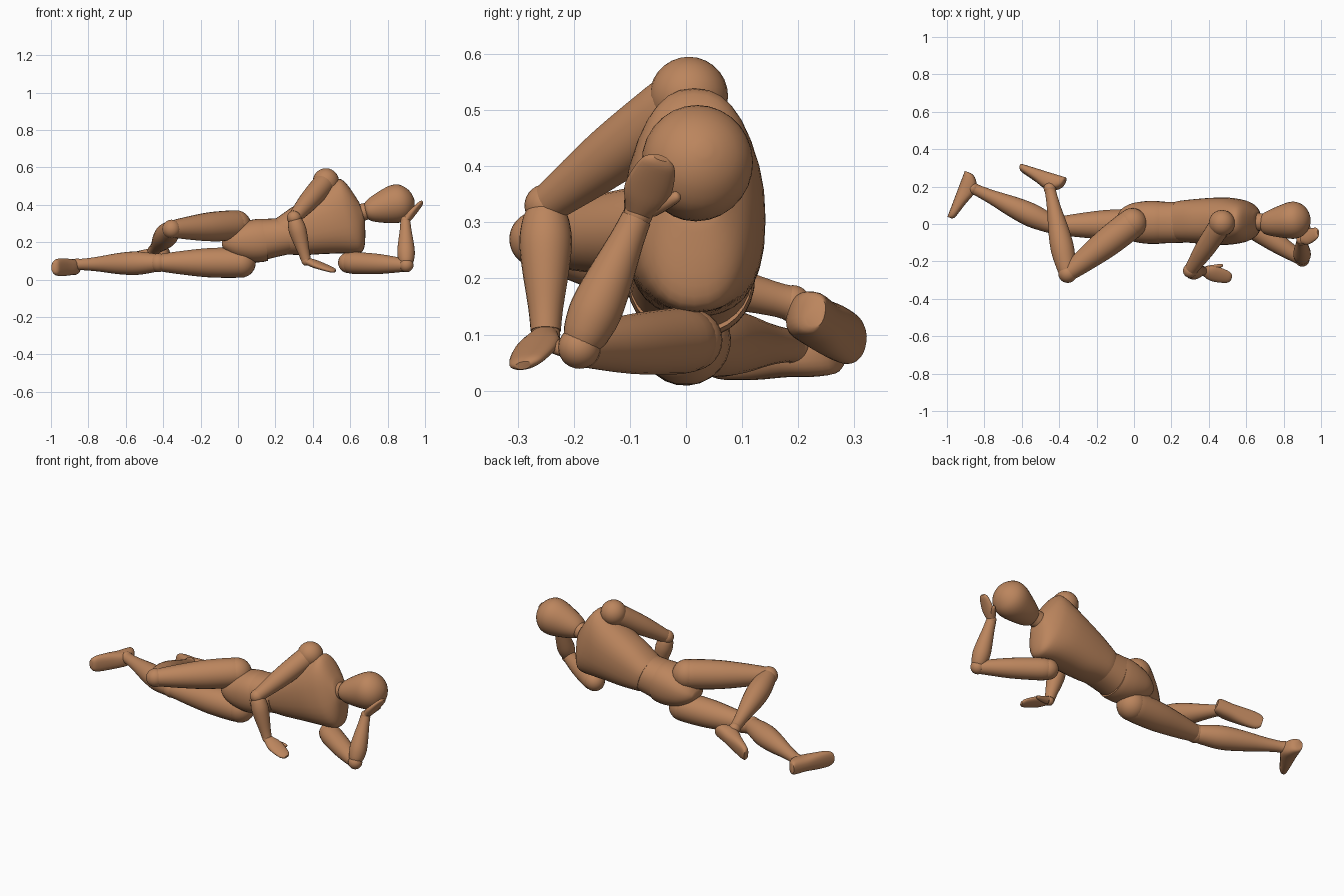
import bpy, bmesh, math
from mathutils import Vector as V

if "Cube" in bpy.data.objects:
    bpy.data.objects.remove(bpy.data.objects["Cube"])

wood = bpy.data.materials.new("warm_wood")
wood.diffuse_color = (0.50, 0.235, 0.11, 1)
wood.use_nodes = True
wood.node_tree.nodes["Principled BSDF"].inputs["Base Color"].default_value = wood.diffuse_color


def finish(name, bm):
    bmesh.ops.recalc_face_normals(bm, faces=bm.faces[:])
    me = bpy.data.meshes.new(name)
    bm.to_mesh(me)
    bm.free()
    me.materials.append(wood)
    ob = bpy.data.objects.new(name, me)
    bpy.context.collection.objects.link(ob)
    return ob


def ball(name, c, r):
    bm = bmesh.new()
    bmesh.ops.create_uvsphere(bm, u_segments=24, v_segments=14, radius=r)
    bmesh.ops.translate(bm, verts=bm.verts[:], vec=c)
    return finish(name, bm)


def catmull(p, q, r, s, f):
    return tuple(0.5 * (2 * b + (c - a) * f + (2 * a - 5 * b + 4 * c - d) * f * f
                        + (3 * b - a - 3 * c + d) * f ** 3) for a, b, c, d in zip(p, q, r, s))


def loft(name, a, b, wdir, rings, n=24, e=1.0, steps=3):
    """Rings (t, half width, half height, height offset) along the line a-b."""
    a, b = V(a), V(b)
    d = (b - a).normalized()
    w = V(wdir)
    w = (w - d * w.dot(d)).normalized()
    h = d.cross(w)
    rings = [tuple(r) + (0,) * (4 - len(r)) for r in rings]
    fine = []
    for i in range(len(rings) - 1):
        p, s = rings[max(i - 1, 0)], rings[min(i + 2, len(rings) - 1)]
        fine += [catmull(p, rings[i], rings[i + 1], s, k / steps) for k in range(steps)]
    fine.append(rings[-1])
    bm = bmesh.new()
    loops = []
    for t, rw, rh, off in fine:
        loop = []
        for k in range(n):
            c, s = math.cos(k * math.tau / n), math.sin(k * math.tau / n)
            c, s = math.copysign(abs(c) ** e, c), math.copysign(abs(s) ** e, s)
            loop.append(bm.verts.new(a + (b - a) * t + w * rw * c + h * (rh * s + off)))
        loops.append(loop)
    for l0, l1 in zip(loops, loops[1:]):
        for k in range(n):
            bm.faces.new((l0[k], l0[k - 1], l1[k - 1], l1[k]))
    bm.faces.new(loops[0])
    bm.faces.new(loops[-1])
    return finish(name, bm)


def limb(name, a, b, profile):
    return loft(name, a, b, (0.1, 0.2, 1), [(t, r, r) for t, r in profile])


THIGH = [(-.1, .05), (-.03, .074), (.08, .081), (.4, .078), (.7, .064), (.9, .052), (.97, .047)]
SHIN = [(.02, .046), (.08, .052), (.28, .063), (.5, .056), (.75, .039), (.92, .031), (.98, .031)]
UPPER_ARM = [(-.05, .045), (.05, .058), (.25, .058), (.55, .053), (.85, .041), (.96, .036)]
FOREARM = [(.04, .035), (.12, .042), (.28, .047), (.5, .042), (.8, .031), (.97, .027)]
FOOT = [(0, .026, .018), (.04, .038, .03), (.18, .043, .043), (.36, .043, .045),
        (.6, .047, .034), (.85, .046, .024), (.96, .038, .019), (1, .026, .013)]
HAND = [(-.06, .022, .018), (.1, .028, .02), (.3, .04, .02), (.5, .042, .018),
        (.75, .037, .015), (.92, .029, .012), (1, .015, .007)]
THUMB = [(0, .016, .016), (.5, .014, .013), (.9, .01, .009), (1, .004, .004)]


def leg(side, hip, knee, ankle, heel, toe, wdir):
    ball(side + "_hip", hip, .08)
    limb(side + "_thigh", hip, knee, THIGH)
    ball(side + "_knee", knee, .05)
    limb(side + "_shin", knee, ankle, SHIN)
    ball(side + "_ankle", ankle, .033)
    # flat sole on the positive height side
    loft(side + "_foot", heel, toe, wdir, [(t, w, h, .024 - h) for t, w, h in FOOT], e=.8)


def arm(side, shoulder, elbow, wrist, tip, wdir, thumb_a, thumb_b, r):
    ball(side + "_shoulder", shoulder, r)
    limb(side + "_upper_arm", shoulder, elbow, UPPER_ARM)
    ball(side + "_elbow", elbow, .038)
    limb(side + "_forearm", elbow, wrist, FOREARM)
    ball(side + "_wrist", wrist, .026)
    loft(side + "_hand", wrist, tip, wdir, HAND)
    loft(side + "_thumb", thumb_a, thumb_b, (0, .1, 1), THUMB, n=12)


leg("upper", (-.01, .005, .29), (-.355, -.265, .27), (-.45, .19, .155),
    (-.37, .225, .14), (-.61, .298, .085), (-.14, .17, .83))
leg("lower", (.015, 0, .09), (-.425, -.01, .09), (-.86, .19, .08),
    (-.882, .275, .068), (-.975, .03, .065), (0, 0, 1))
arm("upper", (.47, .005, .525), (.30, -.25, .33), (.365, -.25, .1),
    (.52, -.29, .045), (.2, 1, .25), (.39, -.24, .085), (.475, -.22, .07), .07)
arm("lower", (.59, .01, .09), (.90, -.19, .077), (.895, -.085, .315),
    (.985, -.045, .415), (0, 1, -.3), (.905, -.06, .325), (.94, -.012, .348), .055)

# Torso: pelvis, waist and a tilted chest
loft("pelvis", (-.085, .01, .19), (.15, .008, .212), (0, 0, 1),
     [(0, .02, .045), (.1, .05, .075), (.3, .085, .1), (.6, .11, .113), (.85, .116, .115),
      (1, .112, .112)], n=32, e=.9)
loft("waist", (.13, .008, .214), (.27, .008, .235), (-.15, 0, 1),
     [(0, .11, .112), (.5, .103, .11), (1, .098, .108)], n=32, e=.9)
C, S = math.cos(math.radians(17)), math.sin(math.radians(17))


def chest_point(u):
    return (u * C - .152 * S, .015, u * S + .152 * C)


loft("chest", chest_point(.27), chest_point(.74), (-S, 0, C),
     [(.03, .1, .105), (.08, .107, .11), (.25, .133, .118), (.45, .156, .125), (.65, .182, .126),
      (.8, .203, .115), (.88, .2, .1), (.94, .15, .08), (1, .055, .05)], n=32, e=.85)

# Neck and head
limb("neck", (.63, .012, .35), (.74, .012, .38), [(0, .05), (.5, .045), (1, .045)])
ball("neck_ball", (.675, .01, .362), .046)
loft("head", (.68, -.002, .362), (.94, .032, .43), (0, 0, 1),
     [(0, .025, .035), (.03, .045, .05), (.15, .066, .066), (.4, .09, .086), (.62, .103, .099),
      (.78, .096, .093), (.9, .07, .07), (.97, .04, .04), (1, .012, .012)], n=28)

for ob in bpy.data.objects:
    ob.select_set(True)
    bpy.context.view_layer.objects.active = ob
bpy.ops.object.shade_smooth_by_angle(angle=math.radians(40))
